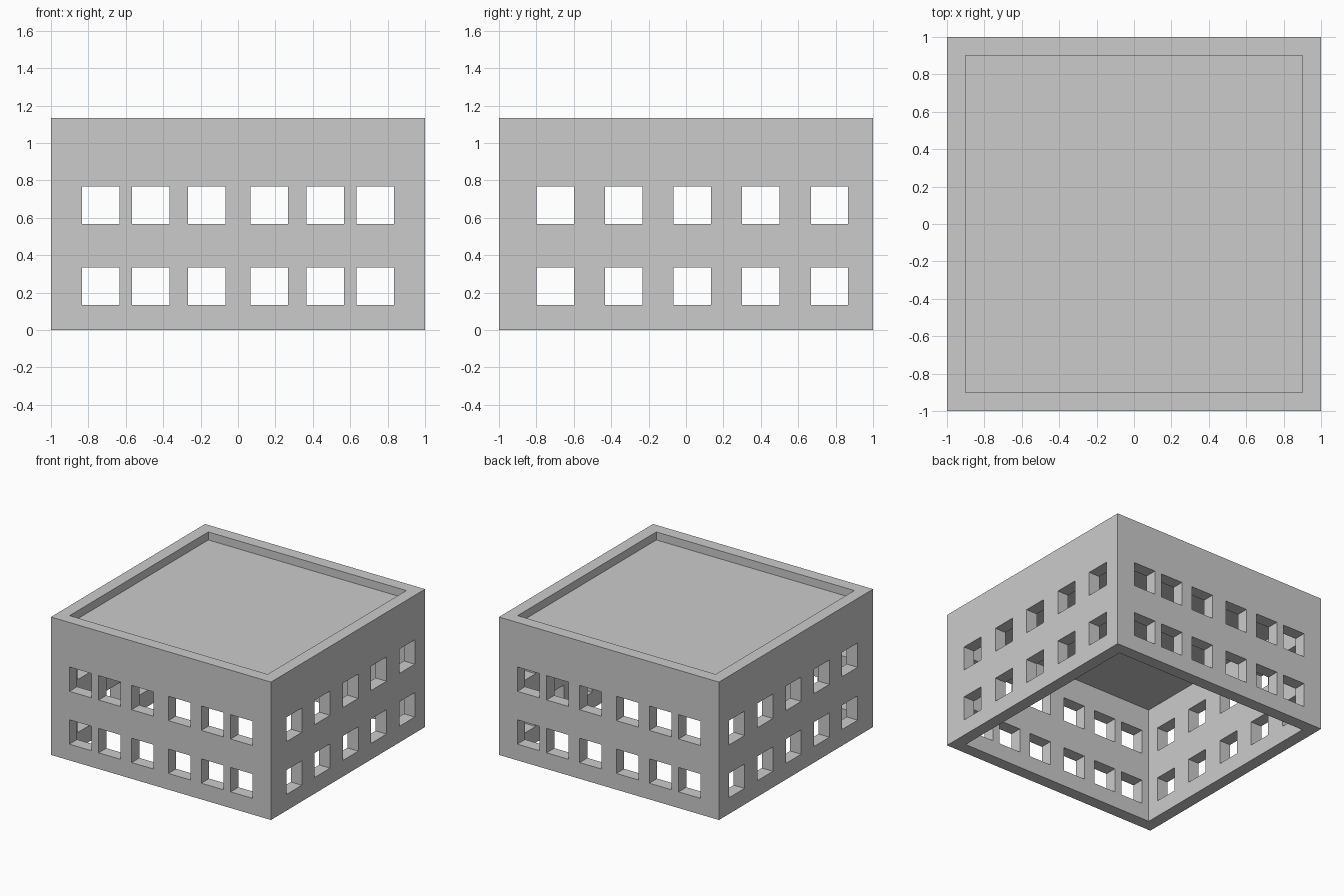
import bpy
import bmesh
from mathutils import Matrix, Vector

if "Cube" in bpy.data.objects:
    bpy.data.objects.remove(bpy.data.objects["Cube"], do_unlink=True)

HEIGHT, WALL, WINDOW = 1.133, 0.1, 0.2
ROOF_TOP, CEILING = 1.067, 0.967
ROWS = (0.233, 0.667)
FRONT_CENTRES = (-0.733, -0.467, -0.167, 0.167, 0.467, 0.733)
SIDE_CENTRES = (-0.7, -0.333, 0.033, 0.4, 0.767)

grey = bpy.data.materials.new("concrete grey")
grey.use_nodes = True
grey.diffuse_color = (0.6, 0.6, 0.6, 1)
grey.node_tree.nodes["Principled BSDF"].inputs["Base Color"].default_value = grey.diffuse_color


def boxes(name, items):
    """One object made of boxes, each given as (centre, size)."""
    bm = bmesh.new()
    for centre, size in items:
        place = Matrix.Translation(Vector(centre)) @ Matrix.Diagonal((*size, 1))
        bmesh.ops.create_cube(bm, size=1, matrix=place)
    mesh = bpy.data.meshes.new(name)
    bm.to_mesh(mesh)
    bm.free()
    mesh.materials.append(grey)
    obj = bpy.data.objects.new(name, mesh)
    bpy.context.collection.objects.link(obj)
    return obj


def block(bottom, top, width):
    return (0, 0, (bottom + top) / 2), (width, width, top - bottom)


# Solid building body
building = boxes("building_shell", [block(0, HEIGHT, 2)])

# Open room below, sunken roof above, and window bars running right through
inner = 2 - 2 * WALL
cutters = [
    boxes("room_cutter", [block(-1, CEILING, inner)]),
    boxes("roof_cutter", [block(ROOF_TOP, 2, inner)]),
    boxes("front_back_window_cutter",
          [((x, 0, z), (WINDOW, 3, WINDOW)) for x in FRONT_CENTRES for z in ROWS]),
    boxes("side_window_cutter",
          [((0, y, z), (3, WINDOW, WINDOW)) for y in SIDE_CENTRES for z in ROWS]),
]
for cutter in cutters:
    cutter.hide_render = True
    cut = building.modifiers.new(cutter.name, 'BOOLEAN')
    cut.operation = 'DIFFERENCE'
    cut.solver = 'EXACT'
    cut.object = cutter

# Bake the cuts into the shell and discard the cutters
bpy.context.view_layer.update()
evaluated = building.evaluated_get(bpy.context.evaluated_depsgraph_get())
baked = bpy.data.meshes.new_from_object(evaluated)
building.modifiers.clear()
building.data = baked
baked.name = "building_shell"
for cutter in cutters:
    bpy.data.objects.remove(cutter, do_unlink=True)
